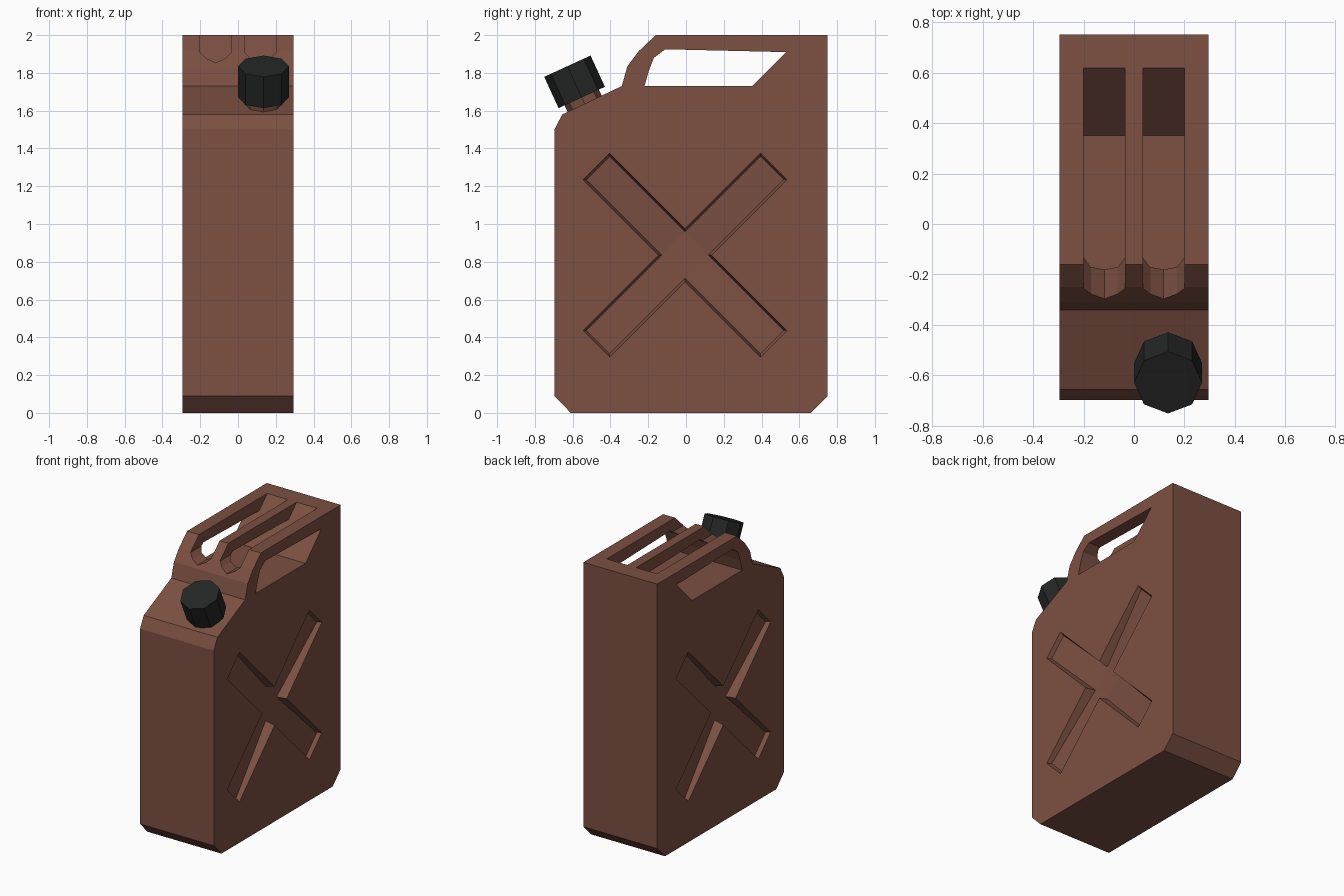
import bpy, bmesh, math
from mathutils import Matrix, Vector

if "Cube" in bpy.data.objects:
    bpy.data.objects.remove(bpy.data.objects["Cube"])


def material(name, rgb):
    m = bpy.data.materials.new(name)
    m.diffuse_color = (*rgb, 1.0)
    m.use_nodes = True
    m.node_tree.nodes["Principled BSDF"].inputs["Base Color"].default_value = m.diffuse_color
    return m


BROWN = material("rust_brown", (0.2, 0.079, 0.054))
BLACK = material("cap_black", (0.018, 0.019, 0.019))
HALF = 0.295  # half thickness of the can


def loft(name, rings, mat, end_faces=None):
    """Skin matching rings of points; end_faces optionally splits the last cap."""
    bm = bmesh.new()
    loops = [[bm.verts.new(p) for p in ring] for ring in rings]
    n = len(loops[0])
    for a, b in zip(loops, loops[1:]):
        for i in range(n):
            j = (i + 1) % n
            bm.faces.new((a[i], a[j], b[j], b[i]))
    bm.faces.new(loops[0][::-1])
    for f in end_faces or [range(n)]:
        bm.faces.new([loops[-1][i] for i in f])
    bmesh.ops.recalc_face_normals(bm, faces=bm.faces[:])
    me = bpy.data.meshes.new(name)
    bm.to_mesh(me)
    bm.free()
    me.materials.append(mat)
    ob = bpy.data.objects.new(name, me)
    bpy.context.collection.objects.link(ob)
    return ob


def side_prism(name, profile, half):
    return loft(name, [[(x, y, z) for y, z in profile] for x in (-half, half)], BROWN)


def cut(target, cutter):
    cutter.hide_render = True
    mod = target.modifiers.new("cut", 'BOOLEAN')
    mod.operation = 'DIFFERENCE'
    mod.solver = 'EXACT'
    mod.object = cutter
    bpy.context.view_layer.objects.active = target
    bpy.ops.object.modifier_apply(modifier=mod.name)
    bpy.data.objects.remove(cutter)


# Can body, side outline
body = side_prism("can_body", [
    (-0.61, 0), (0.66, 0), (0.75, 0.09), (0.75, 2.0), (-0.16, 2.0), (-0.25, 1.915),
    (-0.31, 1.835), (-0.34, 1.73), (-0.655, 1.58), (-0.697, 1.50), (-0.697, 0.09)], HALF)

# Hand opening through the full width
cut(body, side_prism("handle_opening", [
    (-0.22, 1.73), (0.35, 1.73), (0.53, 1.91), (-0.11, 1.925),
    (-0.17, 1.88), (-0.197, 1.81)], 0.4))

# Two round-bottomed slots that leave three handle bars
slot = [(-0.0825, 2.1), (-0.0825, 1.908), (-0.052, 1.878), (0, 1.853),
        (0.052, 1.878), (0.0825, 1.908), (0.0825, 2.1)]
for cx in (-0.1175, 0.1175):
    front = [(cx + x, -0.6, z) for x, z in slot]
    back = [(cx + x, 0.349 + z - 1.73, z) for x, z in slot]
    cut(body, loft("handle_slot", [front, back], BROWN))


# Cross-shaped recess on each side, deepest in the middle
def cross_ring(side, inset, x_tip, x_notch):
    length, w = 0.664 - inset, 0.099 - inset
    pts = []
    for k in range(4):
        a = math.radians(45 + 90 * k)
        for u, v, x in ((length, -w, x_tip), (length, w, x_tip), (w, w, x_notch)):
            pts.append((side * x, -0.005 + u * math.cos(a) - v * math.sin(a),
                        0.835 + u * math.sin(a) + v * math.cos(a)))
    return pts


floor_faces = [[(3 * k - 1) % 12, 3 * k, 3 * k + 1, 3 * k + 2] for k in range(4)]
floor_faces.append([2, 5, 8, 11])
for side in (-1, 1):
    cut(body, loft("cross_recess", [
        cross_ring(side, 0, HALF + 0.05, HALF + 0.05),
        cross_ring(side, 0, HALF, HALF),
        cross_ring(side, 0.012, HALF - 0.028, HALF - 0.07)], BROWN, floor_faces))

# Spout neck and screw cap, square to the sloping shoulder
base = Vector((0.135, -0.552, 1.67))
tilt = Matrix.Rotation(math.radians(24.7), 4, 'X')


def octagon_part(name, radius, low, high, mat):
    rings = [[base + tilt @ Vector((radius * math.cos(i * math.pi / 4),
                                    radius * math.sin(i * math.pi / 4), h))
              for i in range(8)] for h in (low, high)]
    return loft(name, rings, mat)


octagon_part("spout_neck", 0.1, -0.06, 0.01, BROWN)
octagon_part("screw_cap", 0.135, 0, 0.182, BLACK)
